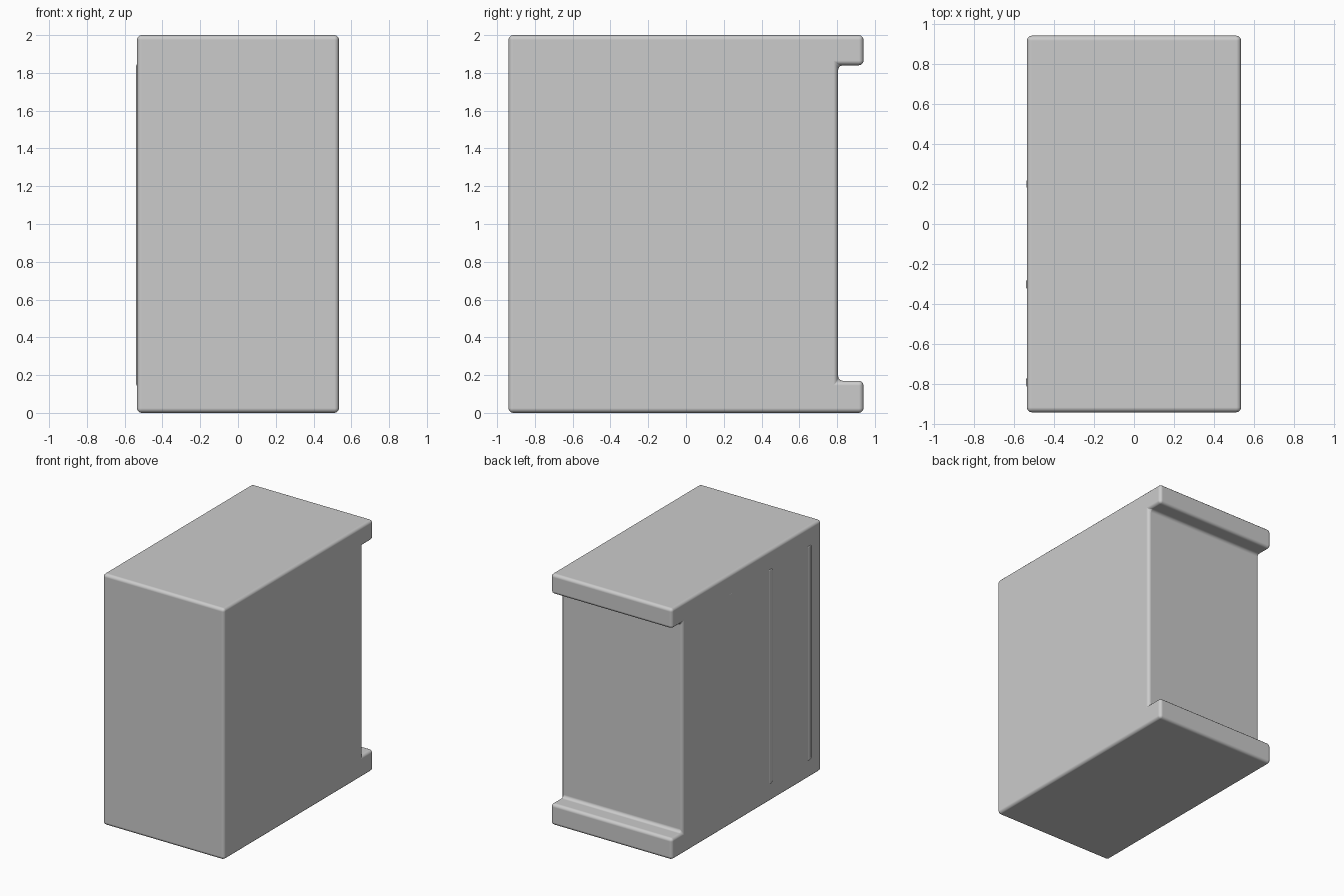
import bpy
import bmesh

if "Cube" in bpy.data.objects:
    bpy.data.objects.remove(bpy.data.objects["Cube"])

HALF_W, HALF_D, HEIGHT = 0.535, 0.94, 2.0


def finish(bm, name, bevel, segments):
    """Turn a bmesh into a bevelled, smooth-shaded object."""
    bmesh.ops.recalc_face_normals(bm, faces=bm.faces[:])
    mesh = bpy.data.meshes.new(name)
    bm.to_mesh(mesh)
    bm.free()
    obj = bpy.data.objects.new(name, mesh)
    bpy.context.collection.objects.link(obj)
    mod = obj.modifiers.new("Bevel", "BEVEL")
    mod.width = bevel
    mod.segments = segments
    mod.limit_method = "ANGLE"
    mod.harden_normals = True
    for poly in mesh.polygons:
        poly.use_smooth = True
    return obj


def extrude_profile(name, profile, x0, x1, bevel, segments):
    """Extrude a (y, z) outline along x."""
    bm = bmesh.new()
    face = bm.faces.new([bm.verts.new((x0, y, z)) for y, z in profile])
    new = bmesh.ops.extrude_face_region(bm, geom=[face])["geom"]
    verts = [v for v in new if isinstance(v, bmesh.types.BMVert)]
    bmesh.ops.translate(bm, verts=verts, vec=(x1 - x0, 0, 0))
    return finish(bm, name, bevel, segments)


# Cabinet body: a box whose back is recessed between top and bottom lips
back, low, high = 0.805, 0.17, 1.84
body = [(-HALF_D, 0), (HALF_D, 0), (HALF_D, low), (back, low),
        (back, high), (HALF_D, high), (HALF_D, HEIGHT), (-HALF_D, HEIGHT)]
extrude_profile("cabinet_body", body, -HALF_W, HALF_W, 0.025, 3)

# Upright dividers whose rounded ends just show through the left side
for i, (y, proud) in enumerate([(0.20, 0.002), (-0.30, 0.004), (-0.79, 0.004)]):
    outline = [(y - 0.025, 0.14), (y + 0.025, 0.14),
               (y + 0.025, 1.85), (y - 0.025, 1.85)]
    extrude_profile(f"divider_{i + 1}", outline, -HALF_W - proud, HALF_W - 0.05, 0.012, 2)
